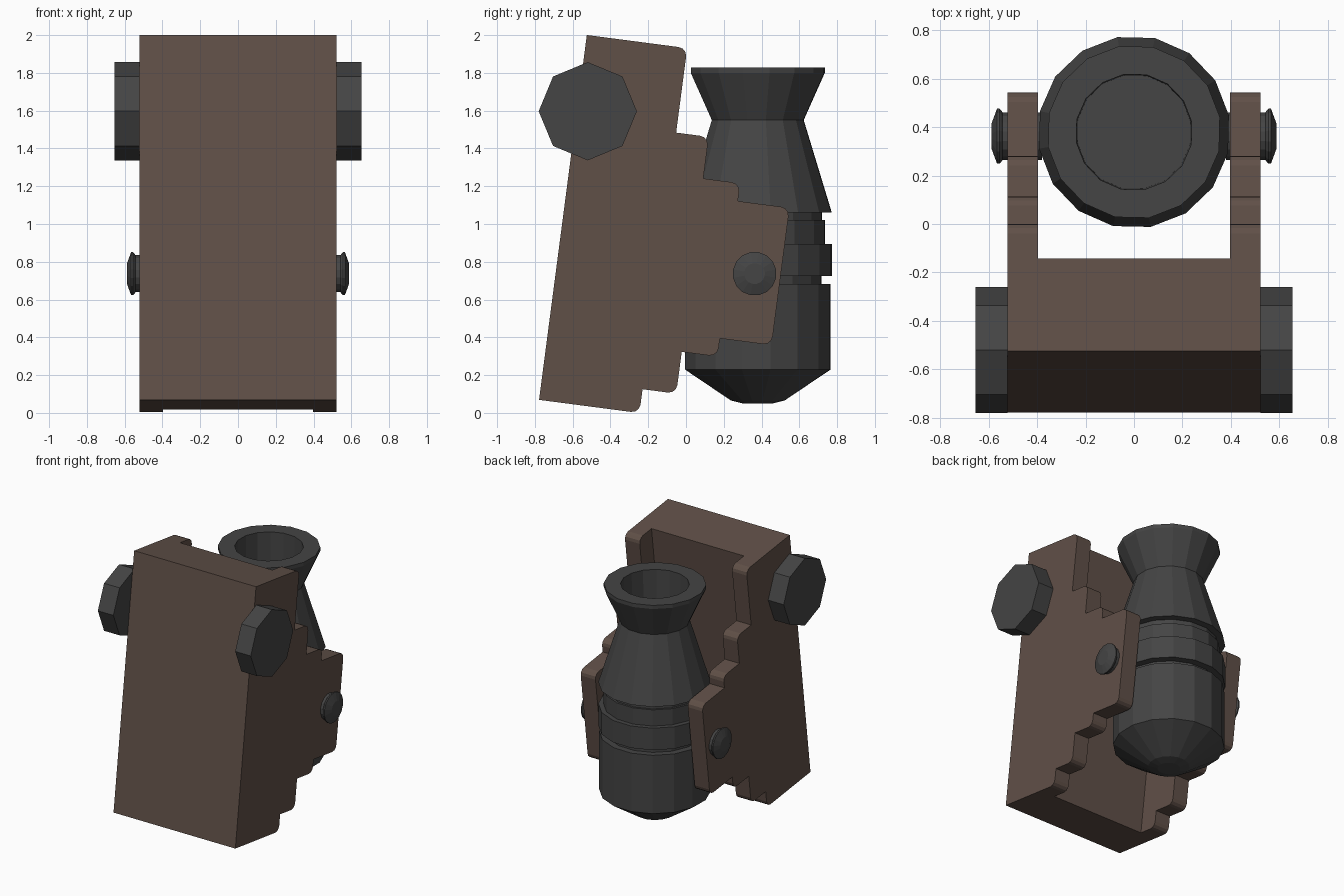
import bpy, bmesh
from math import sin, cos, pi, radians
from mathutils import Vector

if "Cube" in bpy.data.objects:
    bpy.data.objects.remove(bpy.data.objects["Cube"])

TILT = radians(7.46)
ORIGIN = Vector((0, -0.778, 0.069))      # lower front edge of the carriage


def material(name, color):
    m = bpy.data.materials.new(name)
    m.diffuse_color = (*color, 1)
    m.use_nodes = True
    m.node_tree.nodes["Principled BSDF"].inputs["Base Color"].default_value = m.diffuse_color
    return m


wood = material("dark_wood", (0.118, 0.080, 0.064))
iron = material("dark_iron", (0.058, 0.058, 0.058))


def finish(bm, name, mat, mirror=False):
    bmesh.ops.recalc_face_normals(bm, faces=bm.faces)
    me = bpy.data.meshes.new(name)
    bm.to_mesh(me)
    bm.free()
    me.materials.append(mat)
    ob = bpy.data.objects.new(name, me)
    bpy.context.collection.objects.link(ob)
    if mirror:
        ob.modifiers.new("Mirror", 'MIRROR').use_mirror_merge = False
    return ob


def carriage_point(x, v, u):
    """v = away from the front face, u = along the tilted length."""
    return ORIGIN + Vector((x, v * cos(TILT) + u * sin(TILT), u * cos(TILT) - v * sin(TILT)))


def prism(name, outline, x0, x1, mirror=False):
    bm = bmesh.new()
    face = bm.faces.new([bm.verts.new(carriage_point(x0, v, u)) for v, u in outline])
    ext = bmesh.ops.extrude_face_region(bm, geom=[face])
    moved = [g for g in ext['geom'] if isinstance(g, bmesh.types.BMVert)]
    bmesh.ops.translate(bm, verts=moved, vec=(x1 - x0, 0, 0))
    if not any(len(f.verts) == len(outline) and abs(f.calc_center_median().x - x0) < 1e-5 for f in bm.faces):
        bm.faces.new([w for w in bm.verts if abs(w.co.x - x0) < 1e-5])
    return finish(bm, name, wood, mirror)


def round_convex(points, r, steps=3):
    out = []
    for i, p in enumerate(points):
        p, a, b = Vector(p), Vector(points[i - 1]), Vector(points[(i + 1) % len(points)])
        d, e = (p - a).normalized(), (b - p).normalized()
        if p.x < 0.01 or d.x * e.y - d.y * e.x < 0:
            out.append(p)
            continue
        s, t = p - d * r, p + e * r
        for k in range(steps + 1):
            f = k / steps * pi / 2
            out.append(s + d * r * sin(f) + e * r * (1 - cos(f)))
    return out


def lathe(name, profile, sides, center, phase, axis='Z', mirror=False):
    """Revolve (radius, height) points and cap both ends."""
    bm = bmesh.new()
    rings = []
    for r, h in profile:
        ring = []
        for i in range(sides):
            a = phase + 2 * pi * i / sides
            c, s = r * cos(a), r * sin(a)
            co = (c, s, h) if axis == 'Z' else (h, c, s)
            ring.append(bm.verts.new(Vector(co) + Vector(center)))
        rings.append(ring)
    for lo, hi in zip(rings, rings[1:]):
        for i in range(sides):
            j = (i + 1) % sides
            bm.faces.new((lo[i], lo[j], hi[j], hi[i]))
    bm.faces.new(rings[0][::-1])
    bm.faces.new(rings[-1])
    return finish(bm, name, iron, mirror)


# Stepped side cheeks and the thick board between them
steps = [(0, 0), (.536, 0), (.536, .127), (.716, .127), (.716, .35), (.907, .35),
         (.907, .447), (1.183, .447), (1.183, 1.18), (.907, 1.18), (.907, 1.275),
         (.71, 1.275), (.71, 1.497), (.536, 1.497), (.536, 1.948), (0, 1.948)]
prism("carriage_cheeks", round_convex(steps, 0.045), 0.396, 0.522, mirror=True)
prism("carriage_board", [(0, 0), (.385, 0), (.385, 1.948), (0, 1.948)], -0.396, 0.396)

# Octagonal wheels
lathe("wheels", [(.26, .522), (.26, .655)], 8, (0, -.52, 1.597), 0, 'X', mirror=True)

# Trunnion pins with flared caps
lathe("trunnion_caps", [(.1, .38), (.1, .543), (.108, .548), (.116, .556), (.116, .566), (.055, .588)],
      16, (0, .363, .737), pi / 16, 'X', mirror=True)

# Barrel with rounded breech, bands, flared muzzle and bore
barrel = [(.08, .05), (.145, .066), (.392, .23), (.392, .682), (.343, .682), (.343, .725),
          (.398, .725), (.398, .895), (.362, .895), (.362, 1.02), (.346, 1.02), (.346, 1.06),
          (.398, 1.06), (.247, 1.55), (.36, 1.8), (.36, 1.828), (.242, 1.828), (.238, 1.48)]
lathe("barrel", barrel, 16, (0, .38, 0), pi / 16 - radians(1.3))
